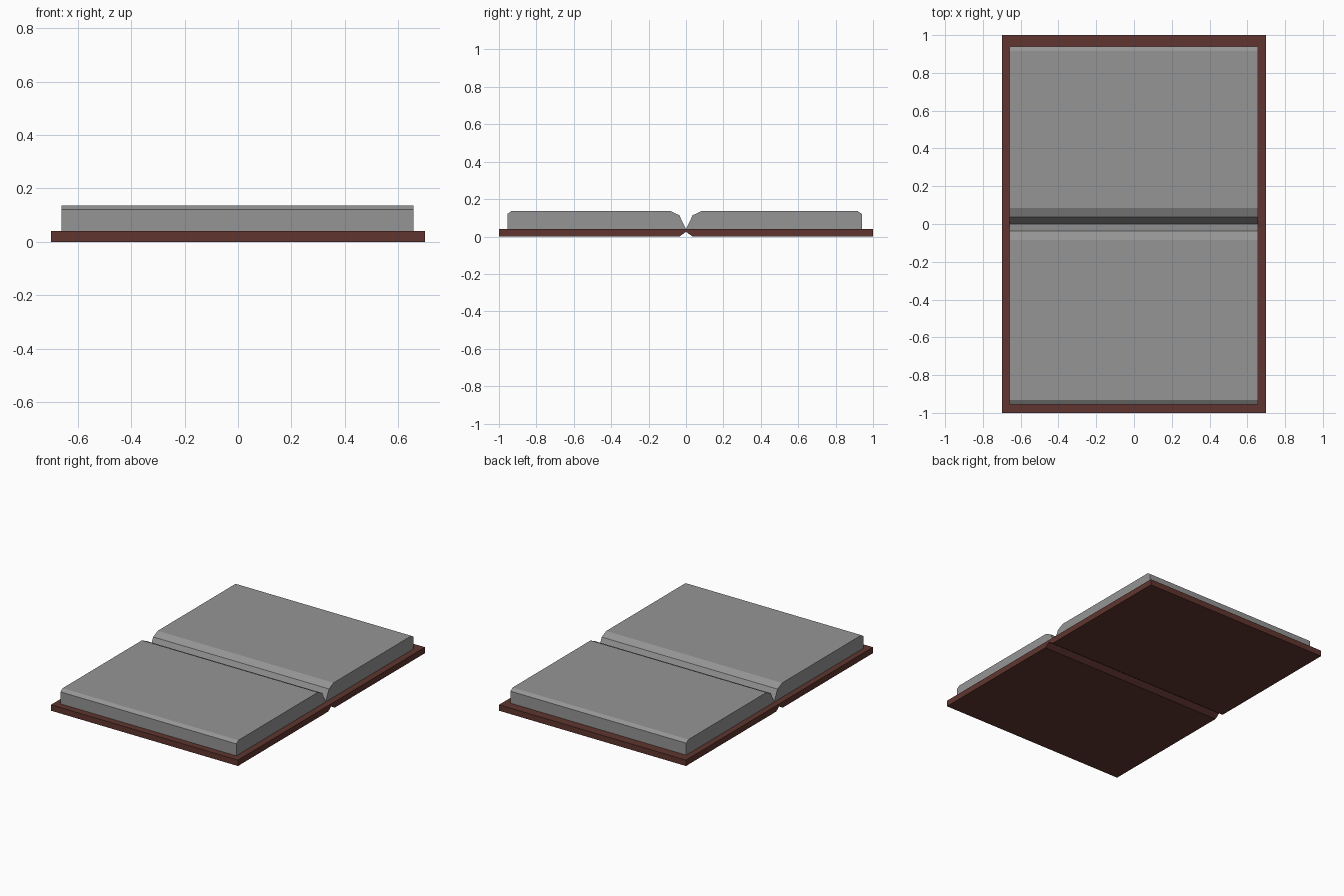
import bpy
import bmesh

cube = bpy.data.objects.get("Cube")
if cube:
    bpy.data.objects.remove(cube, do_unlink=True)


def make_material(name, rgb):
    mat = bpy.data.materials.new(name)
    mat.use_nodes = True
    colour = (*rgb, 1.0)
    mat.diffuse_color = colour
    mat.node_tree.nodes["Principled BSDF"].inputs["Base Color"].default_value = colour
    return mat


def extrude_profile(name, profile, x_min, x_max, material):
    """Sweep a closed (y, z) outline along x into a flat-shaded solid."""
    bm = bmesh.new()
    outline = bm.faces.new([bm.verts.new((x_min, y, z)) for y, z in profile])
    swept = bmesh.ops.extrude_face_region(bm, geom=[outline], use_keep_orig=True)
    moved = [g for g in swept["geom"] if isinstance(g, bmesh.types.BMVert)]
    bmesh.ops.translate(bm, verts=moved, vec=(x_max - x_min, 0, 0))
    bmesh.ops.recalc_face_normals(bm, faces=bm.faces)
    mesh = bpy.data.meshes.new(name)
    bm.to_mesh(mesh)
    bm.free()
    mesh.materials.append(material)
    obj = bpy.data.objects.new(name, mesh)
    bpy.context.collection.objects.link(obj)
    return obj


leather = make_material("brown leather", (0.115, 0.036, 0.028))
paper = make_material("grey paper", (0.30, 0.30, 0.30))

COVER_TOP = 0.04
PAGE_TOP = 0.137

# Cover: two boards joined by a thin hinge with a notch underneath
cover_profile = [(-1, 0), (-0.035, 0), (0, 0.025), (0.035, 0), (1, 0),
                 (1, COVER_TOP), (0, COVER_TOP), (-1, COVER_TOP)]
extrude_profile("cover", cover_profile, -0.70, 0.70, leather)

# Page blocks: rounded into the gutter, small chamfer on the outer edge
for name, side, outer in (("front_pages", -1, 0.955), ("back_pages", 1, 0.94)):
    profile = [(0, COVER_TOP), (0.036, 0.114), (0.085, PAGE_TOP),
               (outer - 0.023, PAGE_TOP), (outer, 0.121), (outer, COVER_TOP)]
    extrude_profile(name, [(side * y, z) for y, z in profile],
                    -0.66, 0.656, paper)
